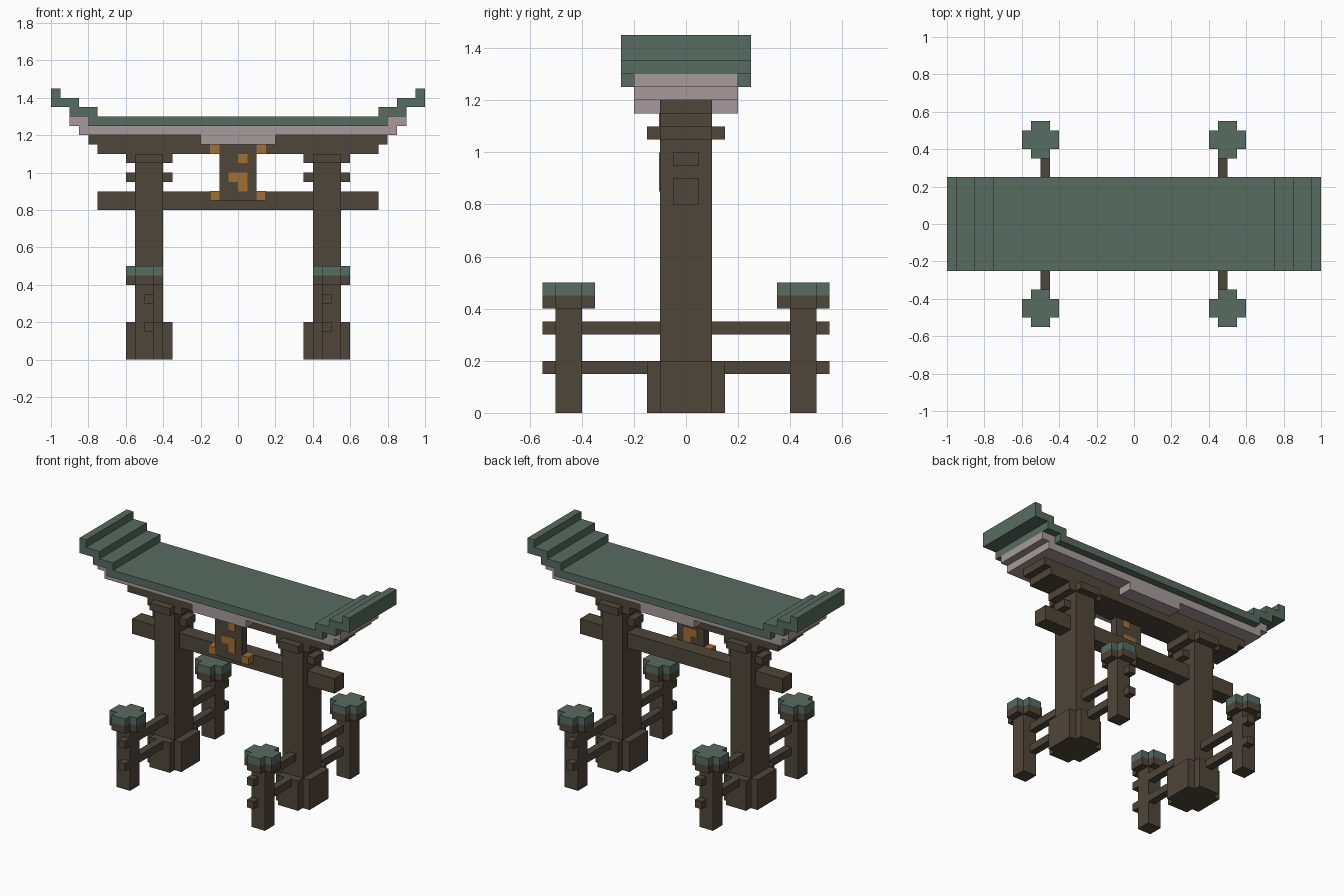
import bpy
import bmesh

U = 0.05  # one building block; all sizes below are in blocks

cube = bpy.data.objects.get("Cube")
if cube:
    bpy.data.objects.remove(cube, do_unlink=True)


def material(name, rgb):
    mat = bpy.data.materials.new(name)
    mat.use_nodes = True
    mat.diffuse_color = (*rgb, 1)
    mat.node_tree.nodes["Principled BSDF"].inputs["Base Color"].default_value = (*rgb, 1)
    return mat


WOOD = material("dark_wood", (0.078, 0.061, 0.042))
TILE = material("green_tile", (0.095, 0.150, 0.121))
PLASTER = material("pale_plaster", (0.392, 0.328, 0.332))
GOLD = material("gold", (0.352, 0.162, 0.030))


def extrude(name, outline, low, high, mat, axis="z"):
    """Extrude a flat outline along z (xy outline) or along y (xz outline)."""
    bm = bmesh.new()
    place = (lambda a, b: (a, b, low)) if axis == "z" else (lambda a, b: (a, low, b))
    face = bm.faces.new([bm.verts.new(place(a, b)) for a, b in outline])
    moved = bmesh.ops.extrude_face_region(bm, geom=[face])["geom"]
    step = (0, 0, high - low) if axis == "z" else (0, high - low, 0)
    bmesh.ops.translate(bm, vec=step, verts=[v for v in moved if isinstance(v, bmesh.types.BMVert)])
    bmesh.ops.recalc_face_normals(bm, faces=bm.faces)
    bmesh.ops.scale(bm, vec=(U, U, U), verts=bm.verts)
    mesh = bpy.data.meshes.new(name)
    bm.to_mesh(mesh)
    bm.free()
    mesh.materials.append(mat)
    obj = bpy.data.objects.new(name, mesh)
    bpy.context.collection.objects.link(obj)
    return obj


def box(name, x, y, z, mat=WOOD):
    outline = [(x[0], y[0]), (x[1], y[0]), (x[1], y[1]), (x[0], y[1])]
    return extrude(name, outline, z[0], z[1], mat)


def plus(name, centre, inner, outer, z, mat=WOOD):
    """Plus-shaped block: inner and outer are half sizes in x and y."""
    (cx, cy), (ix, iy), (ox, oy) = centre, inner, outer
    quarter = [(ox, iy), (ix, iy), (ix, oy)]
    outline = quarter + [(-a, b) for a, b in reversed(quarter)]
    outline += [(-a, -b) for a, b in quarter] + [(a, -b) for a, b in reversed(quarter)]
    return extrude(name, [(cx + a, cy + b) for a, b in outline], z[0], z[1], mat)


def stepped(name, half, depth, mat):
    """Mirror half of a stepped front profile and extrude it front to back."""
    outline = half + [(-a, b) for a, b in reversed(half)]
    return extrude(name, outline, -depth, depth, mat, axis="y")


# Pillars, their collars and the side frames
for s, side in ((1, "left"), (-1, "right")):
    mid = 9.5 * s
    box(side + "_pillar", (mid - 1.5, mid + 1.5), (-2, 2), (0, 22))
    plus(side + "_pillar_base", (mid, 0), (1.5, 2), (2.5, 3), (0, 4))
    plus(side + "_pillar_capital", (mid, 0), (1.5, 2), (2.5, 3), (21, 22))
    box(side + "_pillar_peg", (mid - 2.5, mid + 2.5), (-1, 1), (19, 20))
    for level, z in (("lower", 3), ("upper", 6)):
        box(f"{side}_{level}_rail", (mid - 0.5, mid + 0.5), (-11, 11), (z, z + 1))
    for t, end in ((-1, "front"), (1, "back")):
        px, py = 10 * s, 9 * t
        tag = f"{end}_{side}_post"
        box(tag, (px - 1, px + 1), (py - 1, py + 1), (0, 8))
        plus(tag + "_collar", (px, py), (1, 1), (2, 2), (8, 9))
        plus(tag + "_cap", (px, py), (1, 1), (2, 2), (9, 10), TILE)

# Cross beams and the layered, upswept roof
box("tie_beam", (-15, 15), (-1, 1), (16, 18))
stepped("lintel", [(15, 22), (15, 23), (16, 23), (16, 24)], 2, WOOD)
stepped("eaves", [(4, 23), (4, 24), (17, 24), (17, 25), (18, 25), (18, 26),
                  (16, 26), (16, 25)], 4, PLASTER)
stepped("roof", [(16, 25), (16, 26), (18, 26), (18, 27), (20, 27), (20, 29), (19, 29),
                 (19, 28), (17, 28), (17, 27), (15, 27), (15, 26)], 5, TILE)

# Hanging plaque with gold corners and a simple inlay
box("plaque", (-2, 2), (-2, -1), (17, 23))
GOLD_Y = (-2.06, -0.94)
for s, side in ((1, "left"), (-1, "right")):
    for level, z in (("lower", 17), ("upper", 22)):
        box(f"plaque_{level}_{side}_corner", sorted((2 * s, 3 * s)), GOLD_Y, (z, z + 1.02), GOLD)
box("inlay_dot", (0, 1), GOLD_Y, (21, 22), GOLD)
box("inlay_bar", (-1, 1), GOLD_Y, (19, 20), GOLD)
box("inlay_foot", (0, 1), GOLD_Y, (18, 19), GOLD)
